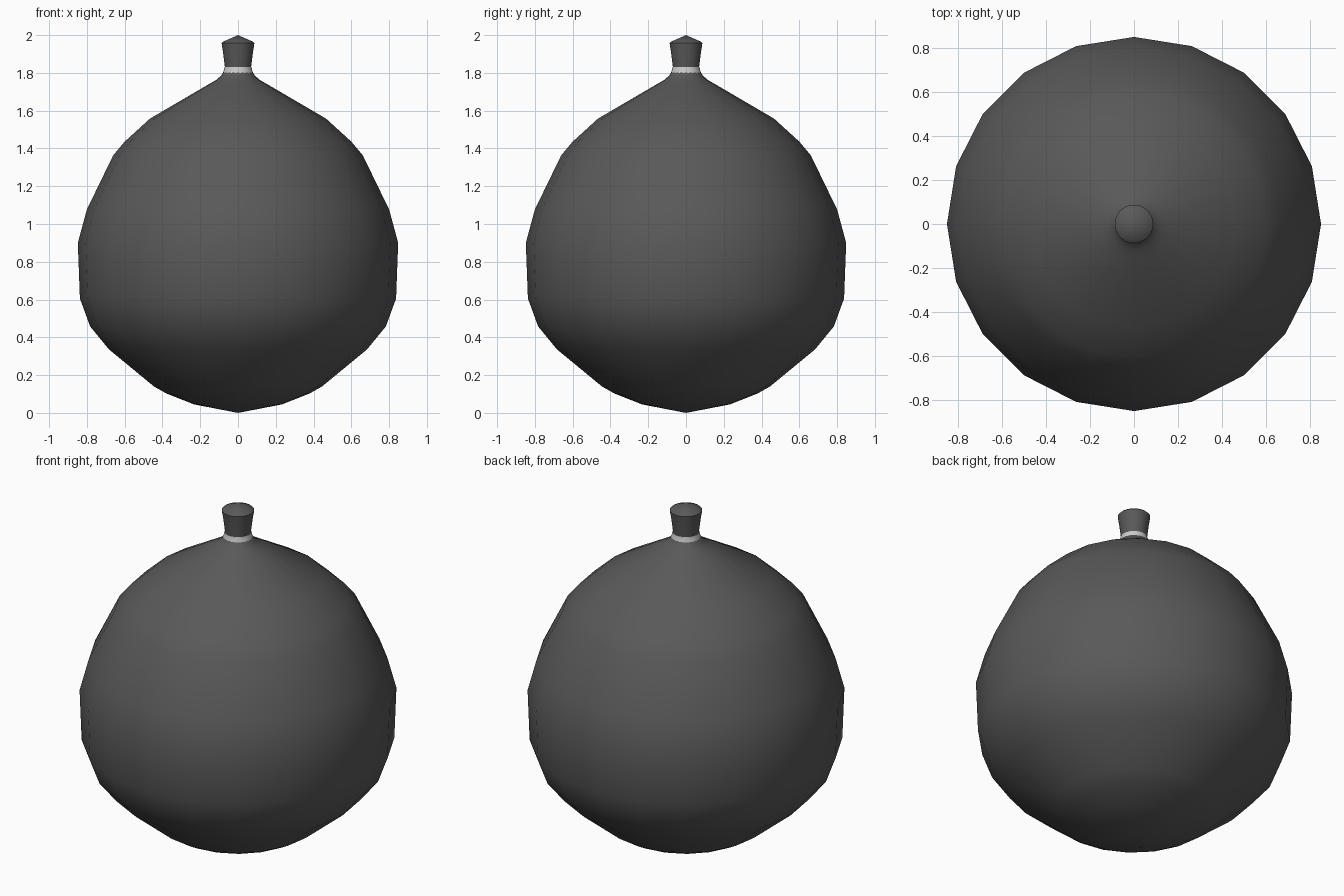
import bpy, bmesh, math

if "Cube" in bpy.data.objects:
    bpy.data.objects.remove(bpy.data.objects["Cube"])


def material(name, v):
    m = bpy.data.materials.new(name)
    m.diffuse_color = (v, v, v, 1)
    m.use_nodes = True
    m.node_tree.nodes["Principled BSDF"].inputs["Base Color"].default_value = m.diffuse_color
    return m


def lathe(name, profile, sides, mat, angle):
    """Revolve (radius, z) points round the z axis; radius 0 makes a pole."""
    bm = bmesh.new()
    rings = []
    for r, z in profile:
        n = 1 if r == 0 else sides
        rings.append([bm.verts.new((r * math.cos(2 * math.pi * i / sides),
                                    r * math.sin(2 * math.pi * i / sides), z))
                      for i in range(n)])
    for a, b in zip(rings, rings[1:]):
        for i in range(sides):
            j = (i + 1) % sides
            quad = [a[i % len(a)], a[j % len(a)], b[j % len(b)], b[i % len(b)]]
            bm.faces.new(list(dict.fromkeys(quad)))
    bmesh.ops.recalc_face_normals(bm, faces=bm.faces)
    me = bpy.data.meshes.new(name)
    bm.to_mesh(me)
    bm.free()
    me.materials.append(mat)
    ob = bpy.data.objects.new(name, me)
    bpy.context.collection.objects.link(ob)
    bpy.ops.object.select_all(action='DESELECT')
    ob.select_set(True)
    bpy.context.view_layer.objects.active = ob
    bpy.ops.object.shade_smooth_by_angle(angle=math.radians(angle))
    return ob


dark = material("dark_grey", 0.1)
light = material("light_grey", 0.7)

# Round low-poly body narrowing to a neck
lathe("body", [(0, 0), (0.233, 0.045), (0.38, 0.103), (0.445, 0.14),
               (0.683, 0.336), (0.783, 0.458), (0.837, 0.606), (0.848, 0.90),
               (0.80, 1.077), (0.661, 1.363), (0.60, 1.436), (0.466, 1.558),
               (0.155, 1.74), (0.115, 1.763), (0.09, 1.785), (0.078, 1.803),
               (0, 1.803)], 20, dark, 50)

# Pale band round the neck
lathe("neck_band", [(0, 1.80), (0.079, 1.80), (0.075, 1.815), (0.072, 1.83),
                    (0, 1.83)], 40, light, 40)

# Flared stopper with a shallow pointed top
lathe("stopper", [(0, 1.828), (0.069, 1.828), (0.078, 1.90), (0.087, 1.958),
                  (0.08, 1.965), (0, 2.0)], 40, dark, 30)
